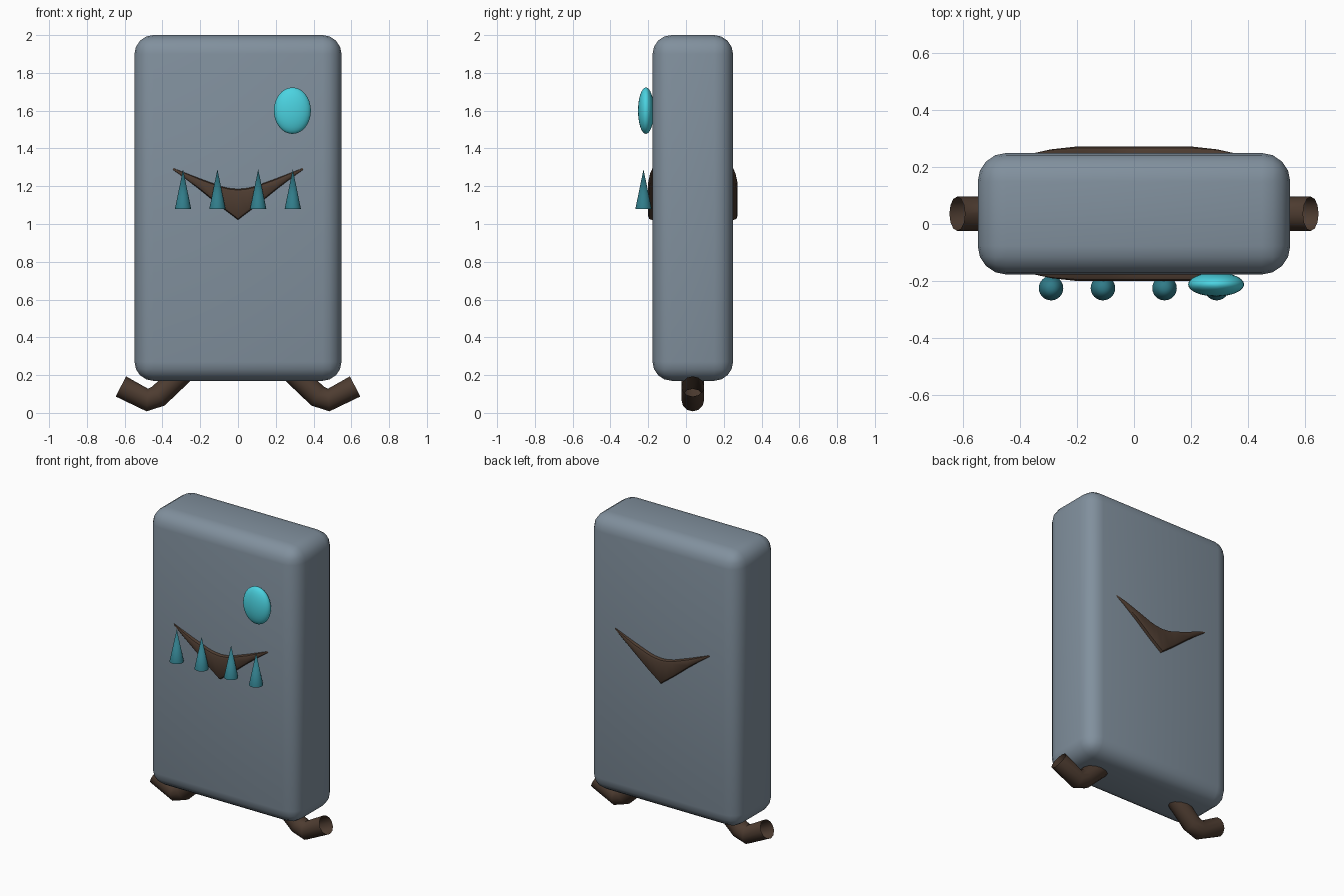
import bpy, bmesh, math

if "Cube" in bpy.data.objects:
    bpy.data.objects.remove(bpy.data.objects["Cube"])

CY = 0.036  # depth centre of body, legs and mouth


def material(name, rgb):
    m = bpy.data.materials.new(name)
    m.diffuse_color = (*rgb, 1)
    m.use_nodes = True
    m.node_tree.nodes["Principled BSDF"].inputs["Base Color"].default_value = m.diffuse_color
    return m


SLATE = material("slate", (0.22, 0.28, 0.34))
CYAN = material("cyan", (0.07, 0.65, 0.75))
TEAL = material("teal", (0.03, 0.20, 0.25))
BROWN = material("brown", (0.075, 0.045, 0.03))


def finish(obj, name, mat, angle=40):
    obj.name = name
    obj.data.materials.append(mat)
    bpy.ops.object.select_all(action='DESELECT')
    obj.select_set(True)
    bpy.context.view_layer.objects.active = obj
    bpy.ops.object.shade_smooth_by_angle(angle=math.radians(angle))
    return obj


# Body: rounded slab
bpy.ops.mesh.primitive_cube_add(size=1, location=(0, CY, 1.085))
body = bpy.context.object
body.scale = (1.096, 0.426, 1.83)
bpy.ops.object.transform_apply(location=False, rotation=False, scale=True)
bevel = body.modifiers.new("round_edges", 'BEVEL')
bevel.width = 0.1
bevel.segments = 4
bpy.ops.object.modifier_apply(modifier=bevel.name)
finish(body, "body", SLATE)

# Single eye, off to one side
bpy.ops.mesh.primitive_uv_sphere_add(segments=32, ring_count=16, radius=1,
                                     location=(0.288, -0.212, 1.60))
eye = bpy.context.object
eye.scale = (0.098, 0.042, 0.123)
bpy.ops.object.transform_apply(location=False, rotation=False, scale=True)
finish(eye, "eye", CYAN)

# Teeth: four cones pointing up
for i, x in enumerate((-0.291, -0.109, 0.107, 0.290)):
    bpy.ops.mesh.primitive_cone_add(vertices=24, radius1=0.043, radius2=0, depth=0.21,
                                    location=(x, -0.225, 1.185))
    finish(bpy.context.object, f"tooth_{i + 1}", TEAL)

# Mouth: V shape running through the body, lofted from (x, top, bottom, half depth)
half = [(0, 1.185, 1.022, 0.236), (0.05, 1.19, 1.06, 0.236), (0.09, 1.20, 1.09, 0.236),
        (0.2, 1.24, 1.18, 0.236), (0.29, 1.275, 1.249, 0.226), (0.345, 1.297, 1.287, 0.214)]
sections = [(-x, t, b, d) for x, t, b, d in half[:0:-1]] + half
bm = bmesh.new()
rings = []
for x, top, bot, d in sections:
    mid, h = (top + bot) / 2, (top - bot) / 2
    c = min(0.018, h * 0.6)
    quarter = [(d, h - c), (d - c * 0.3, h - c * 0.3), (d - c, h)]
    right_top = quarter
    left_top = [(-y, z) for y, z in reversed(quarter)]
    upper = right_top + left_top
    ring = upper + [(-y, -z) for y, z in upper]
    rings.append([bm.verts.new((x, CY + y, mid + z)) for y, z in ring])
for a, b in zip(rings, rings[1:]):
    for i in range(len(a)):
        j = (i + 1) % len(a)
        bm.faces.new((a[i], a[j], b[j], b[i]))
bm.faces.new(rings[0])
bm.faces.new(rings[-1])
bmesh.ops.recalc_face_normals(bm, faces=bm.faces)
mesh = bpy.data.meshes.new("mouth")
bm.to_mesh(mesh)
bm.free()
mouth = bpy.data.objects.new("mouth", mesh)
bpy.context.collection.objects.link(mouth)
finish(mouth, "mouth", BROWN)


# Legs: bent open tubes turning outward and up
def leg(name, side):
    curve = bpy.data.curves.new(name, 'CURVE')
    curve.dimensions = '3D'
    curve.bevel_depth = 0.06
    curve.bevel_resolution = 4
    path = [(0.28, 0.225), (0.42, 0.09), (0.48, 0.068), (0.62, 0.14)]
    spline = curve.splines.new('POLY')
    spline.points.add(len(path) - 1)
    for p, (x, z) in zip(spline.points, path):
        p.co = (side * x, CY, z, 1)
    obj = bpy.data.objects.new(name, curve)
    bpy.context.collection.objects.link(obj)
    bpy.ops.object.select_all(action='DESELECT')
    obj.select_set(True)
    bpy.context.view_layer.objects.active = obj
    bpy.ops.object.convert(target='MESH')
    finish(bpy.context.object, name, BROWN, 50)


leg("left_leg", -1)
leg("right_leg", 1)
